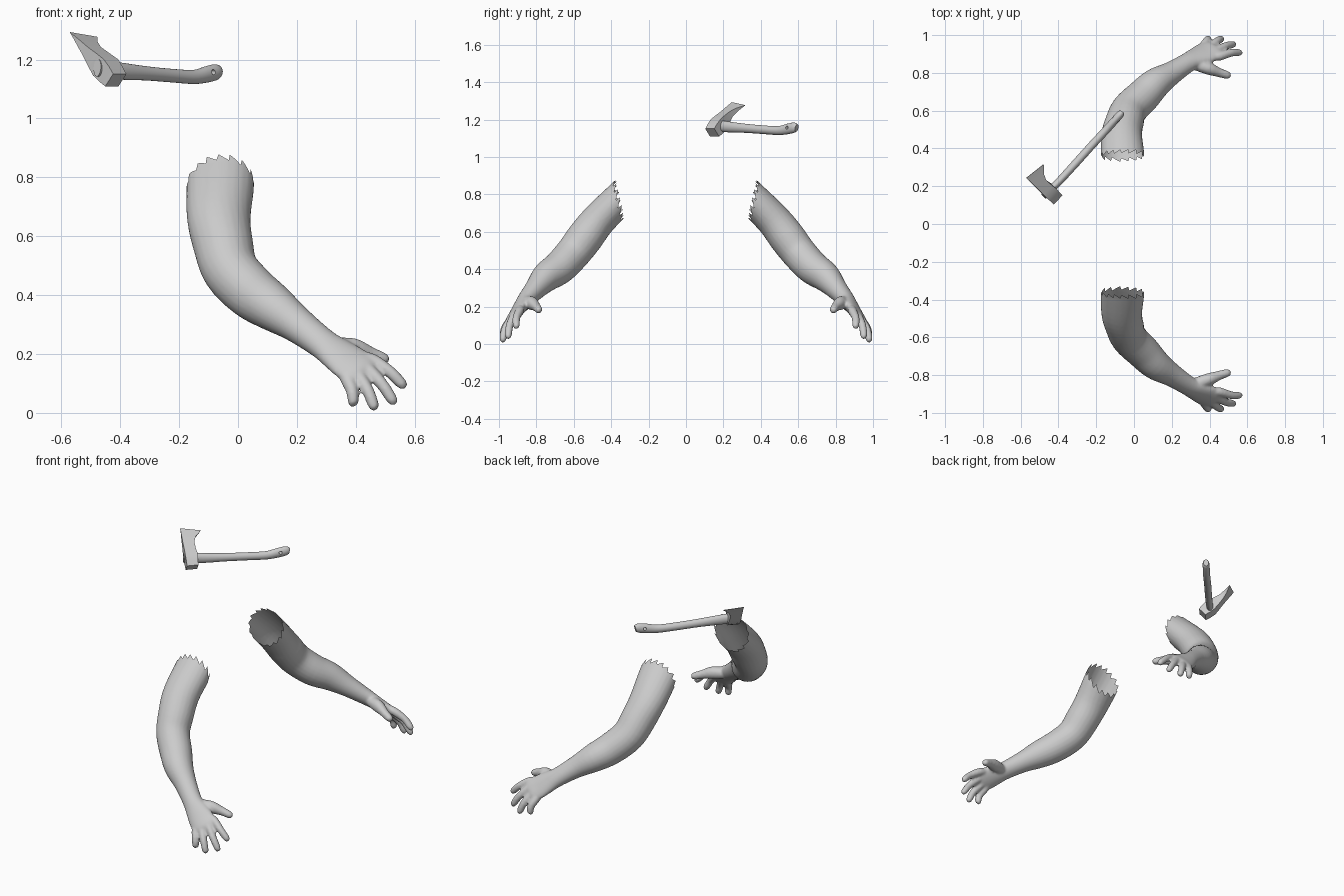
import bpy, bmesh, math
from mathutils import Vector, Matrix

cube = bpy.data.objects.get("Cube")
if cube:
    bpy.data.objects.remove(cube, do_unlink=True)

grey = bpy.data.materials.new("plain grey")
grey.use_nodes = True
grey.diffuse_color = (0.6, 0.6, 0.6, 1)
grey.node_tree.nodes["Principled BSDF"].inputs["Base Color"].default_value = (0.6, 0.6, 0.6, 1)


def spline(rows, steps):
    """Catmull-Rom through rows of numbers."""
    out = []
    for i in range(len(rows) - 1):
        p0, p1 = rows[max(i - 1, 0)], rows[i]
        p2, p3 = rows[i + 1], rows[min(i + 2, len(rows) - 1)]
        for s in range(steps):
            t = s / steps
            out.append([b + 0.5 * t * (c - a + t * (2 * a - 5 * b + 4 * c - d + t * (3 * (b - c) + d - a)))
                        for a, b, c, d in zip(p0, p1, p2, p3)])
    return out + [list(rows[-1])]


def bridge(bm, rings):
    """Join rings of vertices into a closed skin with end caps."""
    n = len(rings[0])
    for a, b in zip(rings, rings[1:]):
        for i in range(n):
            j = (i + 1) % n
            bm.faces.new((a[i], a[j], b[j], b[i]))
    bm.faces.new(rings[0])
    bm.faces.new(rings[-1])


def limb(bm, rows, across, sides=24, steps=4):
    """Elliptical tube; rows are x, y, z, half width, half thickness."""
    rows = spline(rows, steps)
    centres = [Vector(r[:3]) for r in rows]
    rings = []
    for i, r in enumerate(rows):
        along = (centres[min(i + 1, len(rows) - 1)] - centres[max(i - 1, 0)]).normalized()
        side = (across - along * across.dot(along)).normalized()
        up = along.cross(side)
        rings.append([bm.verts.new(centres[i] + side * r[3] * math.cos(a) + up * r[4] * math.sin(a))
                      for a in (2 * math.pi * k / sides for k in range(sides))])
    bridge(bm, rings)


def make(name, bm):
    bmesh.ops.recalc_face_normals(bm, faces=bm.faces)
    mesh = bpy.data.meshes.new(name)
    bm.to_mesh(mesh)
    bm.free()
    mesh.materials.append(grey)
    ob = bpy.data.objects.new(name, mesh)
    bpy.context.scene.collection.objects.link(ob)
    return ob


def bake(ob):
    """Apply the modifiers of an object."""
    graph = bpy.context.evaluated_depsgraph_get()
    mesh = bpy.data.meshes.new_from_object(ob.evaluated_get(graph))
    ob.modifiers.clear()
    ob.data = mesh


def smooth(ob, degrees):
    bpy.ops.object.select_all(action="DESELECT")
    ob.select_set(True)
    bpy.context.view_layer.objects.active = ob
    bpy.ops.object.shade_smooth_by_angle(angle=math.radians(degrees))


# Arm and palm
hand_across = Vector((0.66, 0.51, 0.55)).normalized()
bm = bmesh.new()
limb(bm, [(-0.05, -0.25, 0.87, 0.115, 0.088), (-0.06, -0.365, 0.765, 0.115, 0.09),
          (-0.065, -0.47, 0.66, 0.108, 0.093), (-0.05, -0.54, 0.57, 0.102, 0.098),
          (-0.025, -0.605, 0.485, 0.096, 0.094), (0.045, -0.675, 0.41, 0.092, 0.09),
          (0.115, -0.745, 0.36, 0.082, 0.08), (0.2, -0.8, 0.3, 0.063, 0.06),
          (0.285, -0.855, 0.237, 0.056, 0.046), (0.33, -0.88, 0.205, 0.064, 0.038),
          (0.38, -0.905, 0.17, 0.074, 0.031), (0.42, -0.925, 0.145, 0.07, 0.025),
          (0.435, -0.932, 0.132, 0.055, 0.015)], hand_across)

# Fingers, each from a knuckle to a tip
for base, tip in (((0.452, -0.888, 0.18), (0.57, -0.91, 0.088)),
                  ((0.432, -0.915, 0.155), (0.535, -0.955, 0.032)),
                  ((0.405, -0.935, 0.13), (0.468, -0.985, 0.012)),
                  ((0.372, -0.948, 0.112), (0.395, -0.982, 0.025))):
    base, tip = Vector(base), Vector(tip)
    root = base.lerp(Vector((0.33, -0.88, 0.205)), 0.4)
    bend = base.lerp(tip, 0.5) + Vector((0.004, -0.008, 0.006))
    end = base.lerp(tip, 0.88)
    limb(bm, [(*root, 0.02, 0.018), (*base, 0.024, 0.024), (*bend, 0.021, 0.021),
              (*end, 0.019, 0.019), (*tip, 0.01, 0.01)], hand_across, 12, 3)

# Thumb
limb(bm, [(0.31, -0.85, 0.225, 0.03, 0.03), (0.39, -0.825, 0.218, 0.037, 0.034),
          (0.45, -0.802, 0.2, 0.025, 0.025), (0.495, -0.788, 0.183, 0.021, 0.021),
          (0.51, -0.782, 0.177, 0.011, 0.011)], Vector((0, 0, 1)), 12, 3)

arm = make("front_arm", bm)
remesh = arm.modifiers.new("skin", "REMESH")
remesh.mode = "VOXEL"
remesh.voxel_size = 0.007
soften = arm.modifiers.new("soften", "SMOOTH")
soften.factor = 0.5
soften.iterations = 5
bake(arm)

# Open sleeve end with a ragged rim
bm = bmesh.new()
bm.from_mesh(arm.data)
rim = Vector((-0.06, -0.375, 0.765))
facing = Vector((0, 0.23, 0.05)).normalized()
bmesh.ops.bisect_plane(bm, geom=bm.verts[:] + bm.edges[:] + bm.faces[:], dist=0.0005,
                       plane_co=rim, plane_no=facing, clear_outer=True)
for v in bm.verts:
    if v.is_boundary:
        turn = math.atan2(v.co.z - rim.z, v.co.x - rim.x) / (2 * math.pi)
        v.co += Vector((0, 0.7, 0.7)) * 0.032 * ((turn * 15) % 1)
bm.to_mesh(arm.data)
bm.free()
smooth(arm, 60)

# Mirrored arm
bm = bmesh.new()
bm.from_mesh(arm.data)
bmesh.ops.transform(bm, matrix=Matrix.Scale(-1, 4, (0, 1, 0)), verts=bm.verts)
bmesh.ops.reverse_faces(bm, faces=bm.faces)
smooth(make("back_arm", bm), 60)

# Axe head: sections from the poll to the cutting edge
along = Vector((0.68, 0.73, 0)).normalized()
blade = Vector((-0.545, 0.508, 0.655)).normalized()
thick = along.cross(blade).normalized()
poll = Vector((-0.415, 0.14, 1.13))
bm = bmesh.new()
rings = []
for v0, v1, u0, u1, t in ((0, 0, -0.033, 0.033, 0.028), (0.03, 0.03, -0.033, 0.034, 0.034),
                          (0.065, 0.065, -0.034, 0.038, 0.037), (0.1, 0.1, -0.033, 0.034, 0.03),
                          (0.15, 0.15, -0.032, 0.034, 0.018), (0.19, 0.185, -0.031, 0.05, 0.011),
                          (0.22, 0.205, -0.03, 0.07, 0.005), (0.246, 0.222, -0.03, 0.086, 0.001)):
    rings.append([bm.verts.new(poll + along * u + blade * v + thick * w)
                  for u, v, w in ((u0, v0, -t), (u1, v1, -t), (u1, v1, t), (u0, v0, t))])
bridge(bm, rings)
head = make("axe_head", bm)
smooth(head, 35)

# Axe handle with a swollen, drilled grip
bm = bmesh.new()
limb(bm, [(-0.478, 0.147, 1.172, 0.018, 0.03), (-0.4, 0.222, 1.161, 0.02, 0.029),
          (-0.31, 0.32, 1.153, 0.021, 0.024), (-0.22, 0.42, 1.145, 0.021, 0.023),
          (-0.15, 0.495, 1.141, 0.021, 0.024), (-0.105, 0.545, 1.15, 0.021, 0.028),
          (-0.075, 0.578, 1.157, 0.02, 0.027), (-0.064, 0.592, 1.155, 0.015, 0.02)],
     Vector((0.73, -0.68, 0)), 20, 4)
handle = make("axe_handle", bm)
bm = bmesh.new()
across = Vector((0.73, -0.68, 0))
spin = across.to_track_quat("Z", "Y").to_matrix().to_4x4()
bmesh.ops.create_cone(bm, cap_ends=True, segments=16, radius1=0.009, radius2=0.009, depth=0.12,
                      matrix=Matrix.Translation((-0.098, 0.553, 1.157)) @ spin)
cutter = make("hole_cutter", bm)
cutter.hide_render = True
drill = handle.modifiers.new("hole", "BOOLEAN")
drill.operation = "DIFFERENCE"
drill.object = cutter
bake(handle)
bpy.data.objects.remove(cutter, do_unlink=True)
smooth(handle, 40)
